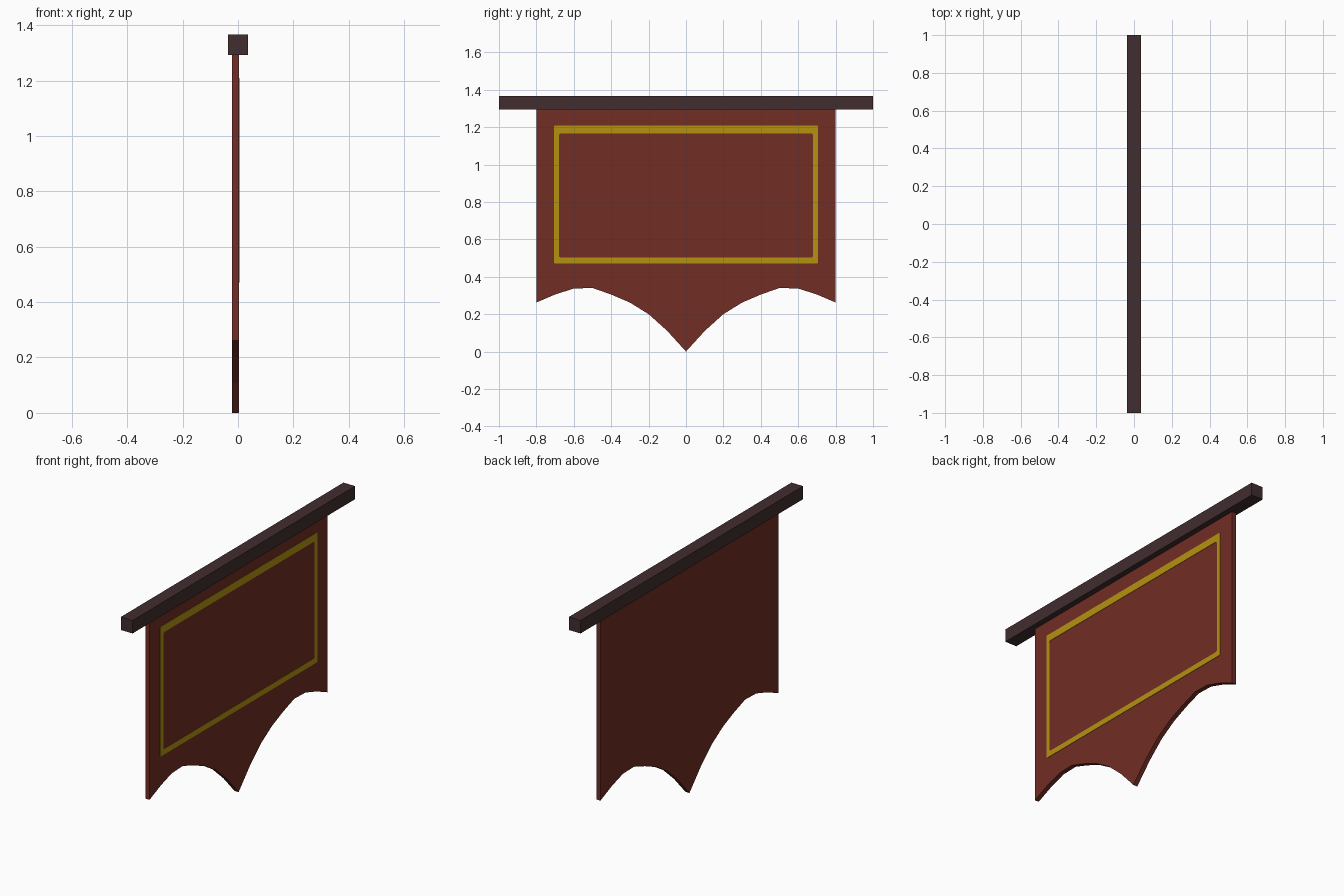
import bpy, bmesh

if "Cube" in bpy.data.objects:
    bpy.data.objects.remove(bpy.data.objects["Cube"])

def material(name, rgb):
    m = bpy.data.materials.new(name)
    m.diffuse_color = (*rgb, 1)
    m.use_nodes = True
    m.node_tree.nodes["Principled BSDF"].inputs["Base Color"].default_value = m.diffuse_color
    return m

red = material("red cloth", (0.165, 0.026, 0.017))
wood = material("dark wood", (0.053, 0.026, 0.028))
gold = material("gold trim", (0.46, 0.29, 0.005))

def finish(bm, name, mat):
    bmesh.ops.recalc_face_normals(bm, faces=bm.faces)
    mesh = bpy.data.meshes.new(name)
    bm.to_mesh(mesh)
    bm.free()
    mesh.materials.append(mat)
    ob = bpy.data.objects.new(name, mesh)
    bpy.context.collection.objects.link(ob)
    return ob

def extrude_faces(bm, dx):
    r = bmesh.ops.extrude_face_region(bm, geom=bm.faces[:])
    verts = [g for g in r["geom"] if isinstance(g, bmesh.types.BMVert)]
    bmesh.ops.translate(bm, verts=verts, vec=(dx, 0, 0))

# wooden crossbar
bm = bmesh.new()
bmesh.ops.create_cube(bm, size=1)
for v in bm.verts:
    v.co.x *= 0.074
    v.co.y *= 2
    v.co.z = 1.33 + v.co.z * 0.074
finish(bm, "crossbar", wood)

# cloth with scalloped, pointed lower edge (strips every 0.1 along y)
edge = [0.0, 0.11, 0.2, 0.262, 0.305, 0.34, 0.337, 0.305, 0.262]
bm = bmesh.new()
columns = []
for i in range(-8, 9):
    columns.append([bm.verts.new((-0.022, i * 0.1, z)) for z in (edge[abs(i)], 1.3)])
for a, b in zip(columns, columns[1:]):
    bm.faces.new((a[0], b[0], b[1], a[1]))
extrude_faces(bm, 0.026)
finish(bm, "banner_cloth", red)

# thin gold border on the +x side, with slightly cut corners inside and outside
def ring(bm, x, hy, z0, z1, c):
    pts = [(hy - c, z0), (hy, z0 + c), (hy, z1 - c), (hy - c, z1),
           (-hy + c, z1), (-hy, z1 - c), (-hy, z0 + c), (-hy + c, z0)]
    return [bm.verts.new((x, y, z)) for y, z in pts]

bm = bmesh.new()
outer = ring(bm, 0.003, 0.705, 0.471, 1.209, 0.004)
inner = ring(bm, 0.003, 0.68, 0.503, 1.167, 0.008)
for i in range(8):
    j = (i + 1) % 8
    bm.faces.new((outer[i], outer[j], inner[j], inner[i]))
extrude_faces(bm, 0.003)
finish(bm, "gold_border", gold)
